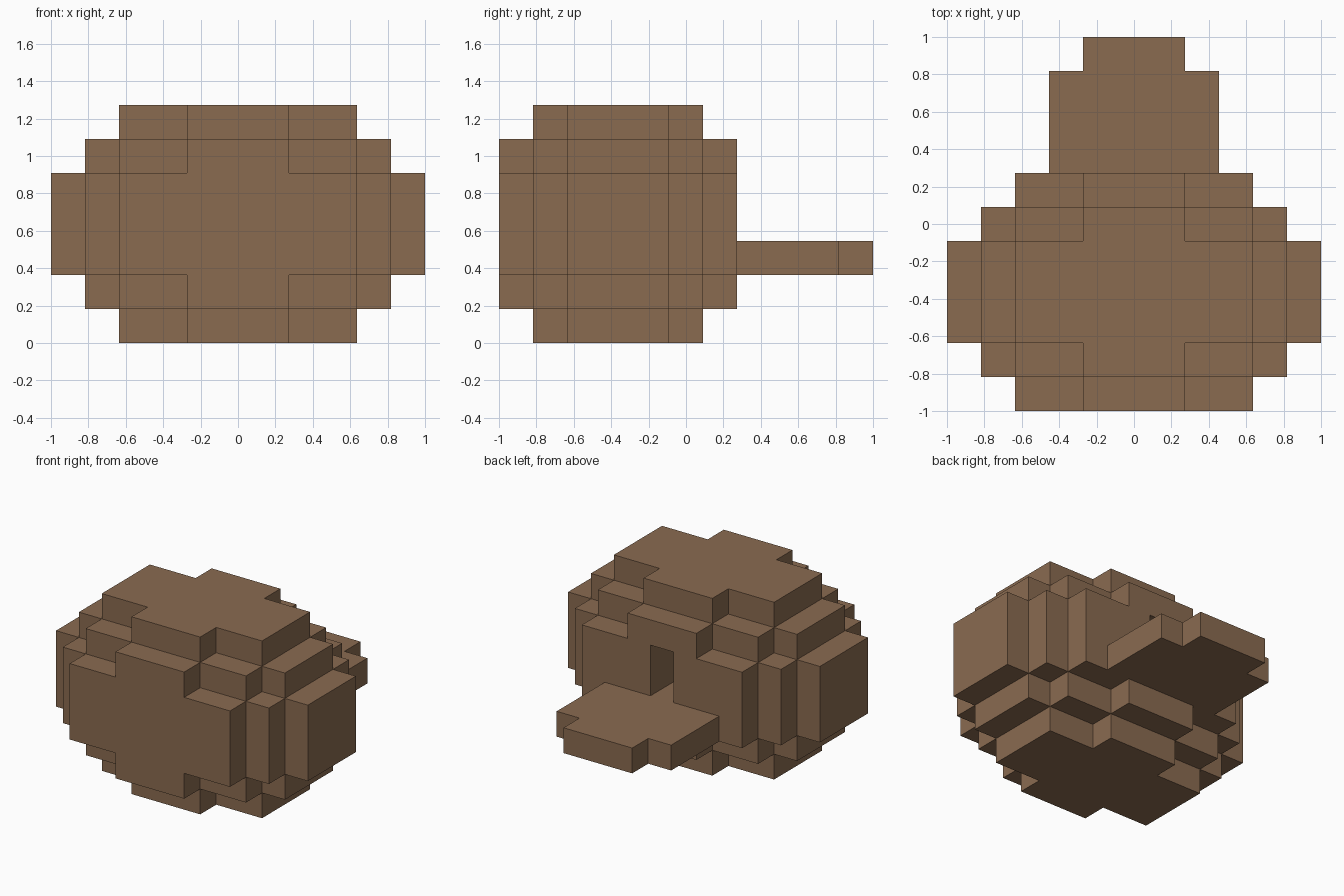
import bpy, bmesh
from itertools import product
from mathutils import Vector

old = bpy.data.objects.get("Cube")
if old:
    bpy.data.objects.remove(old, do_unlink=True)

U = 2 / 11                          # edge of one block
ORIGIN = Vector((0, -2, 3.5)) * U   # centre of the body


def make_material(name, rgb):
    mat = bpy.data.materials.new(name)
    mat.use_nodes = True
    mat.diffuse_color = (*rgb, 1)
    mat.node_tree.nodes["Principled BSDF"].inputs["Base Color"].default_value = (*rgb, 1)
    return mat


def box(xs, ys, zs):
    """Block cells in inclusive ranges."""
    return set(product(*(range(a, b + 1) for a, b in (xs, ys, zs))))


def block_object(name, cells, mat):
    """Closed skin around a set of block cells."""
    bm = bmesh.new()
    for cell in cells:
        for axis, sign in product(range(3), (-1, 1)):
            n = Vector((0, 0, 0))
            n[axis] = sign
            if tuple(int(c + d) for c, d in zip(cell, n)) in cells:
                continue
            a = Vector((0, 0, 0))
            a[(axis + 1) % 3] = 1
            b = n.cross(a)
            mid = Vector(cell) + n / 2
            corners = (-a - b, a - b, a + b, b - a)
            bm.faces.new([bm.verts.new((mid + c / 2) * U + ORIGIN) for c in corners])
    bmesh.ops.remove_doubles(bm, verts=bm.verts, dist=U / 100)
    mesh = bpy.data.meshes.new(name)
    bm.to_mesh(mesh)
    bm.free()
    mesh.materials.append(mat)
    obj = bpy.data.objects.new(name, mesh)
    bpy.context.collection.objects.link(obj)
    return obj


brown = make_material("warm_brown", (0.255, 0.147, 0.081))

# Rounded body: overlapping centred boxes, given as half extents
body = set()
for hx, hy, hz in ((5, 1, 1), (4, 2, 1), (4, 1, 2), (3, 2, 2),
                   (3, 3, 1), (3, 1, 3), (1, 3, 2), (1, 2, 3)):
    body |= box((-hx, hx), (-hy, hy), (-hz, hz))

# Doorway at the back
body -= box((0, 0), (1, 3), (0, 1))
block_object("body", body, brown)

# Ledge below the doorway, with a narrower tip
ledge = box((-2, 2), (4, 6), (-1, -1)) | box((-1, 1), (7, 7), (-1, -1))
block_object("ledge", ledge, brown)
